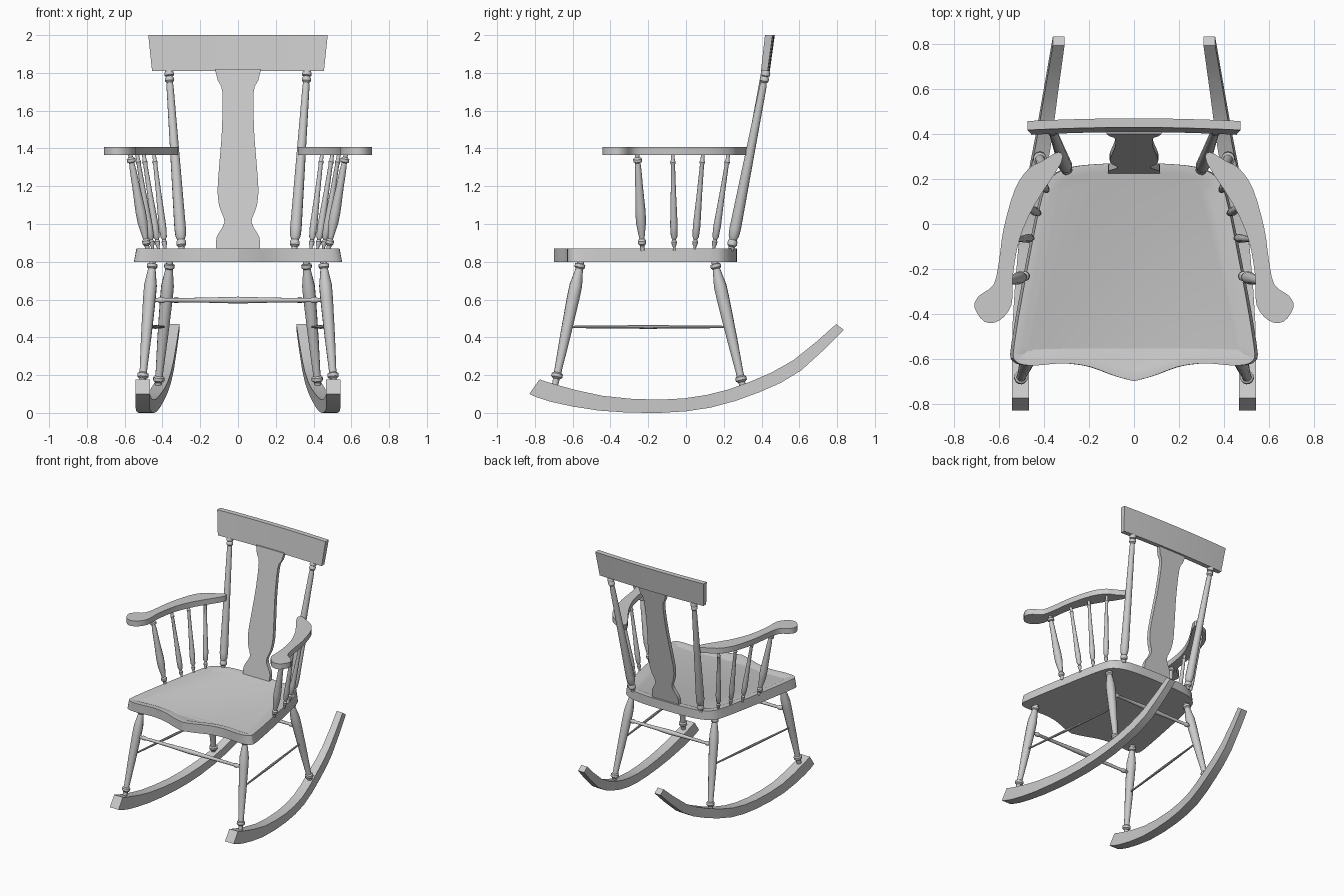
import bpy, bmesh, math
from mathutils import Vector

old = bpy.data.objects.get("Cube")
if old:
    bpy.data.objects.remove(old)

GREY = (0.6, 0.6, 0.6, 1)
paint = bpy.data.materials.new("plain grey")
paint.use_nodes = True
paint.diffuse_color = GREY
paint.node_tree.nodes["Principled BSDF"].inputs["Base Color"].default_value = GREY


def finish(name, bm, angle=35):
    bmesh.ops.recalc_face_normals(bm, faces=bm.faces)
    mesh = bpy.data.meshes.new(name)
    bm.to_mesh(mesh)
    bm.free()
    mesh.materials.append(paint)
    obj = bpy.data.objects.new(name, mesh)
    bpy.context.collection.objects.link(obj)
    bpy.ops.object.select_all(action="DESELECT")
    obj.select_set(True)
    bpy.context.view_layer.objects.active = obj
    bpy.ops.object.shade_smooth_by_angle(angle=math.radians(angle))
    return obj


def loft(name, sections):
    """Skin a row of matching closed sections and cap both ends."""
    bm = bmesh.new()
    rings = [[bm.verts.new(p) for p in s] for s in sections]
    n = len(rings[0])
    for a, b in zip(rings, rings[1:]):
        for i in range(n):
            j = (i + 1) % n
            bm.faces.new((a[i], a[j], b[j], b[i]))
    bm.faces.new(rings[0])
    bm.faces.new(rings[-1])
    return finish(name, bm)


def turned(name, start, end, profile, sides=12):
    """Turned rod; profile holds (fraction along, radius)."""
    a, b = Vector(start), Vector(end)
    spin = (b - a).to_track_quat("Z", "Y")
    circle = [2 * math.pi * i / sides for i in range(sides)]
    loft(name, [[a.lerp(b, t) + spin @ Vector((r * math.cos(c), r * math.sin(c), 0))
                 for c in circle] for t, r in profile])


def curve(pts, steps=3, closed=False):
    """Smooth curve through a few points."""
    pts = [Vector(p) for p in pts]
    n, out = len(pts), []
    pick = (lambda i: pts[i % n]) if closed else (lambda i: pts[max(0, min(n - 1, i))])
    for i in range(n if closed else n - 1):
        p, q, r, s = (pick(i + k) for k in (-1, 0, 1, 2))
        for k in range(steps):
            t = k / steps
            out.append(0.5 * (2 * q + (r - p) * t + (2 * p - 5 * q + 4 * r - s) * t ** 2
                              + (3 * q - p - 3 * r + s) * t ** 3))
    return out if closed else out + [pts[-1]]


# Seat: flared slab with a shallow dished top
half = curve([(0, 0.27), (0.14, 0.268), (0.28, 0.253), (0.37, 0.21), (0.415, 0.12), (0.48, -0.19),
              (0.54, -0.53), (0.535, -0.61), (0.46, -0.63), (0.32, -0.62), (0.2, -0.635),
              (0.09, -0.675), (0, -0.70)])
outline = half + [Vector((-p.x, p.y)) for p in half[-2:0:-1]]
bm = bmesh.new()
low = [bm.verts.new((p.x * 1.01, p.y, 0.80)) for p in outline]
high = [bm.verts.new((p.x * 0.985, p.y, 0.87)) for p in outline]
for i in range(len(low)):
    j = (i + 1) % len(low)
    bm.faces.new((low[i], low[j], high[j], high[i]))
bm.faces.new(low)
top = bm.faces.new(high)
bmesh.ops.recalc_face_normals(bm, faces=bm.faces)
bmesh.ops.inset_region(bm, faces=[top], thickness=0.04)
bmesh.ops.inset_region(bm, faces=[top], thickness=0.025, depth=-0.01)
finish("seat", bm, 25)

# Back splat: shaped board leaning back
shape = curve([(0.87, 0.115), (0.93, 0.113), (1.01, 0.072), (1.09, 0.098), (1.18, 0.108),
               (1.34, 0.097), (1.50, 0.085), (1.70, 0.083), (1.76, 0.107), (1.82, 0.122)])
sections = []
for z, w in shape:
    y = 0.24 + (z - 0.87) * 0.185
    sections.append([(-w, y - 0.015, z), (w, y - 0.015, z), (w, y + 0.015, z), (-w, y + 0.015, z)])
loft("back_splat", sections)

# Crest rail: gently bowed and wider at the top
sections = []
for i in range(13):
    u = i / 6 - 1
    bow = 0.012 * (1 - u * u)
    sections.append([(u * w, y + bow, z) for w, y, z in
                     ((0.455, 0.397, 1.81), (0.455, 0.432, 1.81),
                      (0.475, 0.458, 2.0), (0.475, 0.418, 2.0))])
loft("crest_rail", sections)

# Turning profiles, from top to bottom
LEG = [(0, 0.018), (0.03, 0.018), (0.035, 0.028), (0.06, 0.028), (0.07, 0.02), (0.1, 0.023),
       (0.2, 0.034), (0.3, 0.034), (0.6, 0.028), (0.87, 0.02), (0.89, 0.021), (0.9, 0.03),
       (0.925, 0.03), (0.94, 0.018), (1, 0.016)]
POST = [(0, 0.018), (0.015, 0.025), (0.03, 0.025), (0.035, 0.017), (0.045, 0.024), (0.06, 0.024),
        (0.07, 0.016), (0.09, 0.019), (0.5, 0.025), (0.88, 0.031), (0.92, 0.028), (0.94, 0.02),
        (0.95, 0.026), (0.97, 0.026), (0.98, 0.016), (1, 0.016)]
ARM_POST = [(0, 0.012), (0.04, 0.012), (0.06, 0.024), (0.09, 0.024), (0.1, 0.014), (0.18, 0.018),
            (0.35, 0.021), (0.6, 0.028), (0.72, 0.027), (0.88, 0.014), (0.9, 0.022),
            (0.93, 0.022), (0.95, 0.013), (1, 0.011)]
SPINDLE = [(0, 0.01), (0.07, 0.01), (0.09, 0.015), (0.12, 0.011), (0.4, 0.014), (0.75, 0.02),
           (0.86, 0.017), (0.89, 0.009), (0.91, 0.015), (0.94, 0.013), (0.96, 0.008), (1, 0.007)]
STRETCHER = [(0, 0.01), (0.05, 0.011), (0.06, 0.016), (0.08, 0.016), (0.09, 0.011), (0.3, 0.013),
             (0.5, 0.018), (0.7, 0.013), (0.91, 0.011), (0.92, 0.016), (0.94, 0.016),
             (0.95, 0.011), (1, 0.01)]

# Rocker path: y, bottom z, top y, top z, centre x, half width
ROCKER = [(-0.83, 0.10, -0.775, 0.178, 0.505, 0.038), (-0.72, 0.06, -0.69, 0.15, 0.505, 0.038),
          (-0.46, 0.012, -0.44, 0.09, 0.502, 0.038), (-0.14, 0.0, -0.14, 0.07, 0.48, 0.038),
          (0.13, 0.028, 0.11, 0.095, 0.45, 0.037), (0.39, 0.11, 0.34, 0.165, 0.405, 0.034),
          (0.61, 0.225, 0.57, 0.28, 0.37, 0.03), (0.835, 0.44, 0.795, 0.47, 0.335, 0.026)]
ARM = [(0.325, 0.27), (0.44, 0.09), (0.51, -0.07), (0.54, -0.24), (0.545, -0.36), (0.60, -0.43),
       (0.665, -0.435), (0.71, -0.37), (0.69, -0.32), (0.625, -0.27), (0.60, -0.16),
       (0.58, -0.02), (0.53, 0.155), (0.47, 0.245), (0.41, 0.28), (0.335, 0.32)]

for side, s in (("left", 1), ("right", -1)):
    # Rocker
    paths = [curve([(r[a], r[b], r[4]) for r in ROCKER], 2) for a, b in ((0, 1), (2, 3))]
    widths = curve([(r[5], 0) for r in ROCKER], 2)
    loft(side + "_rocker", [[(s * (b.z - w.x), b.x, b.y), (s * (b.z + w.x), b.x, b.y),
                             (s * (t.z + w.x), t.x, t.y), (s * (t.z - w.x), t.x, t.y)]
                            for b, t, w in zip(*paths, widths)])
    # Legs and the thin side stretcher
    turned(side + "_front_leg", (s * 0.452, -0.555, 0.81), (s * 0.508, -0.695, 0.14), LEG)
    turned(side + "_rear_leg", (s * 0.36, 0.15, 0.81), (s * 0.425, 0.305, 0.12), LEG)
    turned(side + "_side_stretcher", (s * 0.482, -0.625, 0.455), (s * 0.392, 0.225, 0.455),
           [(0, 0.006), (0.5, 0.01), (1, 0.006)], 8)
    # Back post
    turned(side + "_back_post", (s * 0.366, 0.425, 1.815), (s * 0.298, 0.238, 0.86), POST)
    # Armrest
    plan = curve(ARM, 3, True)
    loft(side + "_armrest", [[(s * p.x, p.y, z) for p in plan] for z in (1.365, 1.408)])
    # Arm supports
    turned(side + "_arm_post", (s * 0.572, -0.258, 1.375), (s * 0.478, -0.23, 0.86), ARM_POST)
    for k, (tx, ty, bx, by) in enumerate(((0.535, -0.07, 0.45, -0.062), (0.50, 0.09, 0.42, 0.045),
                                          (0.445, 0.225, 0.385, 0.145))):
        turned(f"{side}_spindle_{k + 1}", (s * tx, ty, 1.375), (s * bx, by, 0.86), SPINDLE)

# Cross stretchers between the legs
turned("front_stretcher", (-0.47, -0.60, 0.597), (0.47, -0.60, 0.597), STRETCHER)
turned("rear_stretcher", (-0.38, 0.197, 0.597), (0.38, 0.197, 0.597), STRETCHER)
